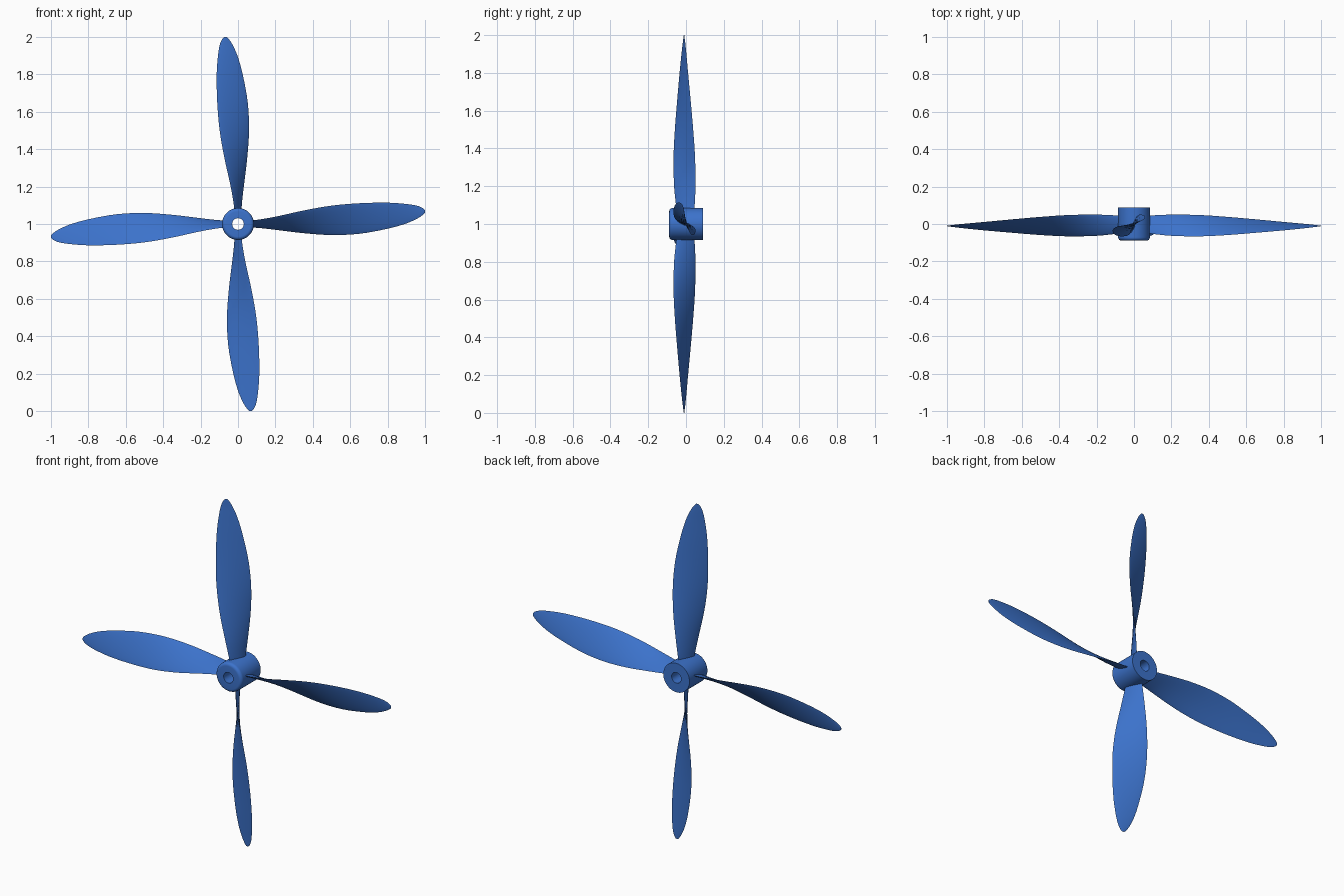
import bpy, bmesh, math
from mathutils import Vector, Matrix

if "Cube" in bpy.data.objects:
    bpy.data.objects.remove(bpy.data.objects["Cube"])

blue = bpy.data.materials.new("blue")
blue.diffuse_color = (0.045, 0.17, 0.60, 1)
blue.use_nodes = True
blue.node_tree.nodes["Principled BSDF"].inputs["Base Color"].default_value = blue.diffuse_color


def make_object(name, bm, angle):
    bmesh.ops.recalc_face_normals(bm, faces=bm.faces)
    me = bpy.data.meshes.new(name)
    bm.to_mesh(me)
    bm.free()
    me.materials.append(blue)
    ob = bpy.data.objects.new(name, me)
    bpy.context.collection.objects.link(ob)
    bpy.ops.object.select_all(action='DESELECT')
    ob.select_set(True)
    bpy.context.view_layer.objects.active = ob
    bpy.ops.object.shade_smooth_by_angle(angle=math.radians(angle))
    return ob


def bridge(bm, a, b):
    n = len(a)
    for i in range(n):
        bm.faces.new((a[i], a[(i + 1) % n], b[(i + 1) % n], b[i]))


# Hub: bored cylinder along y with a rounded front rim
def build_hub(seg=64, R=0.085, bore=0.031, h=0.089, fil=0.018):
    prof = [(bore, h), (bore, -h)]
    for k in range(7):
        t = math.pi / 2 * k / 6
        prof.append((R - fil + fil * math.sin(t), -h + fil - fil * math.cos(t)))
    prof.append((R, h))
    bm = bmesh.new()
    rings = [[bm.verts.new((r * math.cos(2 * math.pi * i / seg), y,
                            1 + r * math.sin(2 * math.pi * i / seg)))
              for i in range(seg)] for r, y in prof]
    for i in range(len(rings)):
        bridge(bm, rings[i], rings[(i + 1) % len(rings)])
    make_object("hub", bm, 30)


# Blade stations: radius, leading edge (side, y), trailing edge (side, y), thickness
STATIONS = [
    (0.05, -0.018, -0.046, 0.018, 0.040, 0.016),
    (0.10, -0.022, -0.053, 0.020, 0.046, 0.016),
    (0.20, -0.039, -0.063, 0.031, 0.050, 0.015),
    (0.35, -0.072, -0.066, 0.049, 0.048, 0.014),
    (0.50, -0.098, -0.059, 0.059, 0.038, 0.013),
    (0.65, -0.111, -0.047, 0.052, 0.025, 0.011),
    (0.80, -0.114, -0.034, 0.025, 0.011, 0.009),
    (0.90, -0.107, -0.024, -0.003, 0.002, 0.006),
    (0.96, -0.097, -0.017, -0.030, -0.004, 0.004),
    (0.99, -0.084, -0.013, -0.050, -0.008, 0.003),
    (1.00, -0.074, -0.011, -0.060, -0.009, 0.002),
]


def smooth_stations(pts, sub=4):
    out = []
    for i in range(len(pts) - 1):
        p0, p1, p2 = (Vector(pts[max(i + d, 0)]) for d in (-1, 0, 1))
        p3 = Vector(pts[min(i + 2, len(pts) - 1)])
        # tangents scaled to the uneven radial spacing
        s = p2[0] - p1[0]
        m1 = (p2 - p0) * (s / (p2[0] - p0[0]))
        m2 = (p3 - p1) * (s / (p3[0] - p1[0]))
        for k in range(sub):
            t = k / sub
            out.append(p1 * (2*t**3 - 3*t*t + 1) + m1 * (t**3 - 2*t*t + t)
                       + p2 * (3*t*t - 2*t**3) + m2 * (t**3 - t*t))
    return out + [Vector(pts[-1])]


# Blade: lofted twisted lens section, turned about the hub axis
def build_blade(name, turn, n=20):
    bm = bmesh.new()
    rings = []
    for r, ax, ay, bx, by, th in smooth_stations(STATIONS):
        lead, trail = Vector((ax, ay, r)), Vector((bx, by, r))
        chord = trail - lead
        normal = Vector((-chord.y, chord.x, 0)).normalized()
        ring = []
        for i in range(n):
            a = 2 * math.pi * i / n
            s = math.sin(a)
            off = 0.5 * th * s * abs(s) ** 0.5
            ring.append(bm.verts.new(lead + chord * (0.5 - 0.5 * math.cos(a)) + normal * off))
        rings.append(ring)
    for a, b in zip(rings, rings[1:]):
        bridge(bm, a, b)
    bm.faces.new(rings[0])
    bm.faces.new(rings[-1])
    bm.transform(Matrix.Translation((0, 0, 1)) @ Matrix.Rotation(turn, 4, 'Y'))
    make_object(name, bm, 40)


build_hub()
for k, side in enumerate(("top", "right", "bottom", "left")):
    build_blade(side + "_blade", k * math.pi / 2)
